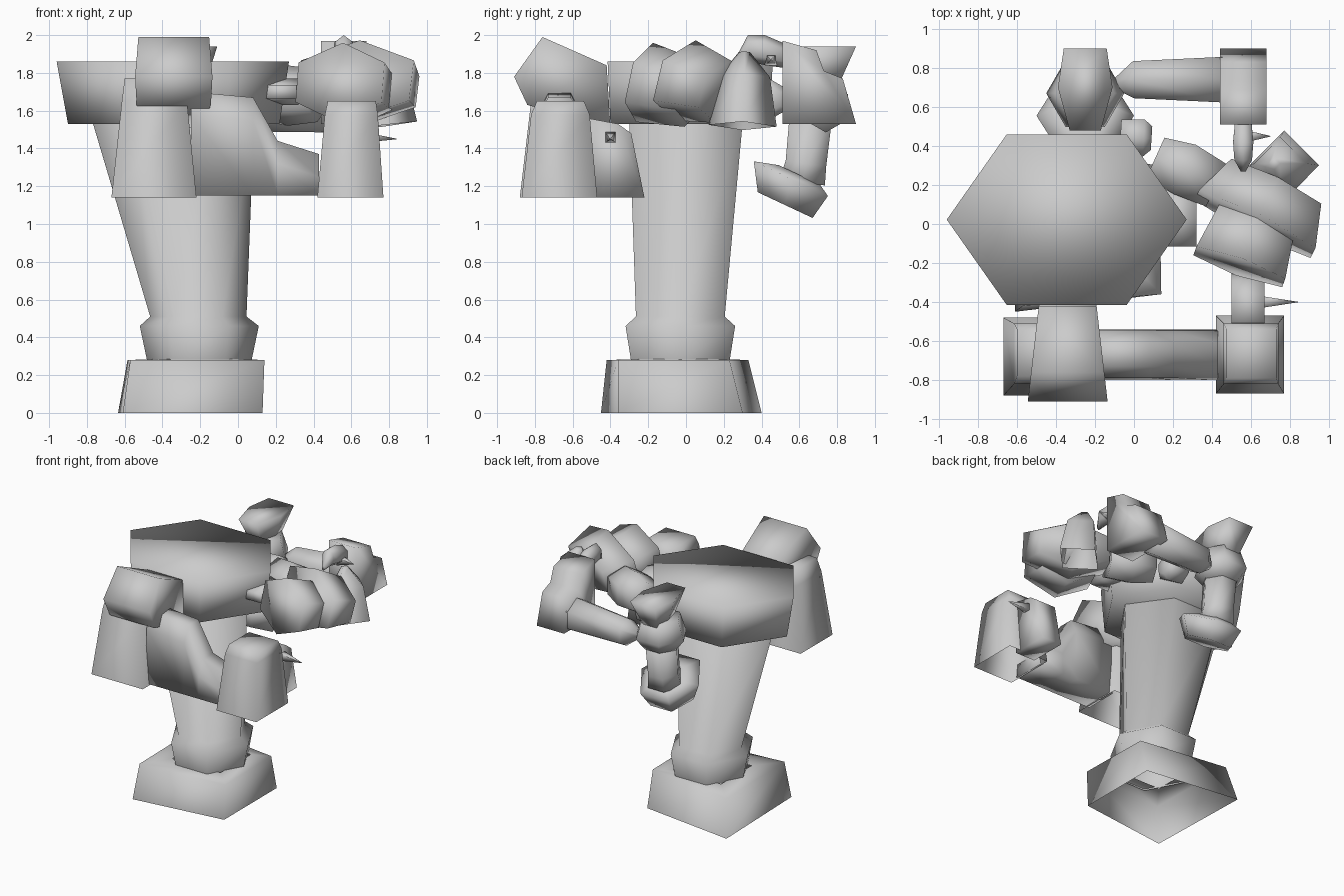
import bpy, bmesh
from math import cos, sin, pi
from mathutils import Vector

cube = bpy.data.objects.get("Cube")
if cube:
    bpy.data.objects.remove(cube, do_unlink=True)

grey = bpy.data.materials.new("plain_grey")
grey.use_nodes = True
grey.diffuse_color = (0.6, 0.6, 0.6, 1)
grey.node_tree.nodes["Principled BSDF"].inputs["Base Color"].default_value = (0.6, 0.6, 0.6, 1)


def finish(name, bm):
    bmesh.ops.recalc_face_normals(bm, faces=bm.faces)
    for f in bm.faces:
        f.smooth = True
    me = bpy.data.meshes.new(name)
    bm.to_mesh(me)
    bm.free()
    me.materials.append(grey)
    ob = bpy.data.objects.new(name, me)
    bpy.context.collection.objects.link(ob)
    return ob


def loft(name, rings, bottom=True, top=True):
    """Skin a stack of rings that all have the same number of points."""
    bm = bmesh.new()
    vs = [[bm.verts.new(p) for p in r] for r in rings]
    n = len(vs[0])
    for a, b in zip(vs, vs[1:]):
        for i in range(n):
            j = (i + 1) % n
            bm.faces.new((a[i], a[j], b[j], b[i]))
    if bottom:
        bm.faces.new(vs[0][::-1])
    if top:
        bm.faces.new(vs[-1])
    return finish(name, bm)


def rect(x0, x1, y0, y1, z):
    return [(x0, y0, z), (x1, y0, z), (x1, y1, z), (x0, y1, z)]


def hexagon(x0, x1, y0, y1, z):
    """Hexagon with its points on the x axis, filling the given box."""
    cx, cy, rx, ry = (x0 + x1) / 2, (y0 + y1) / 2, (x1 - x0) / 2, (y1 - y0) / 2 / sin(pi / 3)
    return [(cx + rx * cos(k * pi / 3), cy + ry * sin(k * pi / 3), z) for k in range(6)]


def tube(name, stations, n=6, turn=0.0, wide=1.0, bottom=True, top=True):
    """Stations are (point, radius); rings stand square to the axis, widened sideways."""
    axis = (Vector(stations[-1][0]) - Vector(stations[0][0])).normalized()
    ref = Vector((1, 0, 0)) if abs(axis.z) > 0.8 else Vector((0, 0, 1))
    u = (ref - axis * ref.dot(axis)).normalized()
    v = axis.cross(u) * wide
    rings = [[Vector(p) + r * (u * cos(turn + 2 * pi * k / n) + v * sin(turn + 2 * pi * k / n))
              for k in range(n)] for p, r in stations]
    return loft(name, rings, bottom, top)


# Foot: open four-sided skirt
loft("foot", [
    [(-.61, -.45, 0), (.13, -.36, 0), (.13, .30, 0), (-.635, .40, 0)],
    [(-.57, -.42, .28), (.14, -.36, .28), (.13, .23, .28), (-.585, .33, .28)],
    [(-.42, -.22, .285), (0, -.22, .285), (0, .16, .285), (-.42, .16, .285)],
], bottom=False, top=False)

# Ankle ring running into the leaning pillar
loft("pillar", [hexagon(-.48, .07, -.29, .23, .27), hexagon(-.52, .11, -.32, .26, .46),
                hexagon(-.465, .045, -.265, .205, .51), hexagon(-.77, .085, -.30, .30, 1.54)],
     bottom=False)

# Wide hexagonal head block
loft("head_block", [hexagon(-.90, .22, -.40, .44, 1.53), hexagon(-.96, .27, -.415, .46, 1.86)])

# Front arm: two open cuffs and a stepped forearm
loft("upper_cuff", [rect(-.67, -.22, -.88, -.48, 1.14), rect(-.615, -.27, -.82, -.51, 1.65),
                    rect(-.60, -.33, -.78, -.54, 1.77)], bottom=False)
loft("wrist_cuff", [rect(.42, .77, -.87, -.47, 1.14), rect(.46, .74, -.82, -.51, 1.58),
                    rect(.475, .73, -.79, -.54, 1.65)], bottom=False)
loft("forearm", [[(x, -.80, 1.15), (x, -.54, 1.15), (x, -.55, t - .12),
                  (x, -.61, t), (x, -.73, t), (x, -.79, t - .12)]
                 for x, t in ((-.25, 1.70), (.08, 1.67), (.21, 1.44), (.43, 1.37))])

# Front hand, a flat paddle behind the wrist, with thumb spike
paddle = [(-.52, 1.14), (-.22, 1.14), (-.29, 1.48), (-.36, 1.53), (-.52, 1.56)]
loft("front_hand", [[(x, y, z) for y, z in paddle] for x in (.50, .67)])
tube("front_thumb", [((.64, -.40, 1.46), .045), ((.84, -.40, 1.45), .002)], n=4, turn=pi / 4)

# Shoulder gem: side profile whose width narrows towards the body
profile = [(-.91, 1.78), (-.84, 1.63), (-.40, 1.51), (-.42, 1.84), (-.76, 1.99)]
loft("shoulder", [[(-.34 + s * (.10 - .115 * y), y, z) for y, z in profile] for s in (-1, 1)])

# Side cluster: two tilted hexagonal slabs, a small cuff and connectors
tube("cluster_front", [((.63, .03, 1.69), .18), ((.54, -.22, 1.75), .215)], wide=1.3)
tube("cluster_outer", [((.72, .20, 1.70), .17), ((.62, 0, 1.76), .22)], wide=1.75)
tube("cluster_cuff", [((.77, .30, 1.52), .18), ((.75, .31, 1.78), .135), ((.72, .31, 1.91), .03)],
     n=4, bottom=False)
tube("cluster_link", [((.11, .34, 1.68), .13), ((.26, .28, 1.68), .16), ((.42, .20, 1.68), .14)])
tube("cluster_neck", [((.14, .03, 1.70), .07), ((.32, .03, 1.70), .07)], wide=2.4)
tube("small_knuckle", [((-.07, .45, 1.66), .10), ((.05, .44, 1.66), .11), ((.09, .44, 1.66), .07)])

# Back arm: upright limb with flared foot, joint and funnel
tube("limb_foot", [((-.25, .525, 1.10), .185), ((-.25, .555, 1.24), .25), ((-.25, .60, 1.26), .14)])
tube("limb_tube", [((-.25, .615, 1.22), .14), ((-.25, .635, 1.32), .125), ((-.25, .66, 1.56), .13)])
tube("limb_joint", [((-.25, .67, 1.53), .13), ((-.25, .67, 1.62), .20), ((-.25, .67, 1.77), .15)])
flare = [(-.11, .90), (.11, .90), (.14, .70), (.08, .48), (-.08, .48), (-.14, .70)]
loft("limb_funnel", [[(-.25 + x * s, .70 + (y - .70) * s, z) for x, y in flare]
                     for s, z in ((.55, 1.74), (1, 1.94))])

# Back arm: beam, outer cuff, finger and spike
tube("back_beam", [((-.10, .72, 1.60), .03), ((0, .74, 1.60), .11), ((.46, .74, 1.62), .135)])
side = [(.51, 1.53), (.90, 1.53), (.83, 1.77), (.73, 1.81), (.69, 1.92), (.51, 1.97)]
loft("back_cuff", [[(x, y, z) for y, z in side] for x in (.44, .68)])
tube("back_finger", [((.56, .56, 1.88), .06), ((.56, .42, 1.92), .08), ((.56, .33, 1.93), .07),
                     ((.56, .27, 1.87), .02)], wide=.75)
tube("back_thumb", [((.57, .45, 1.87), .045), ((.70, .45, 1.87), .002)], n=4, turn=pi / 4)
